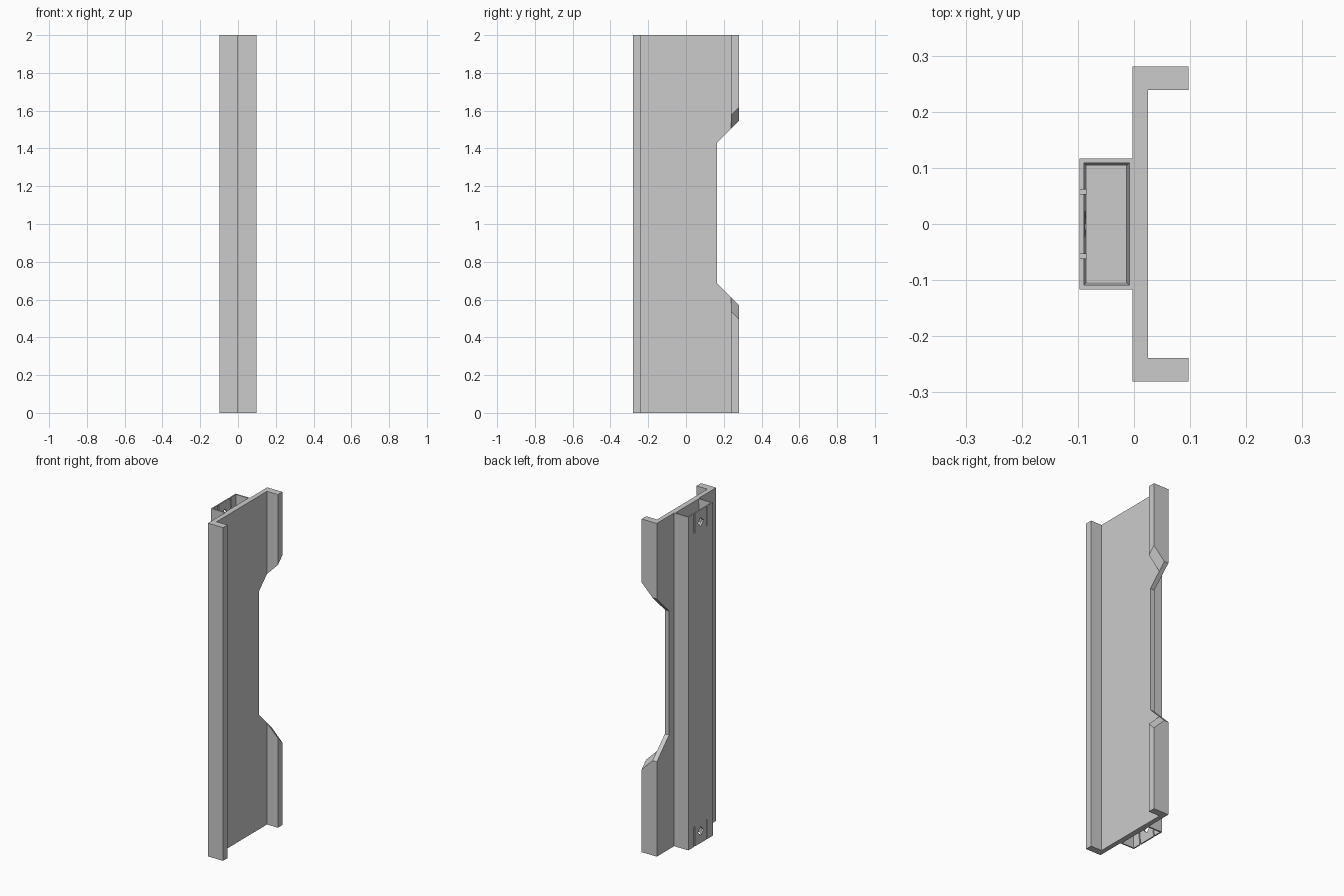
import bpy, bmesh, math
from mathutils import Matrix, Vector

default_cube = bpy.data.objects.get("Cube")
if default_cube:
    bpy.data.objects.remove(default_cube, do_unlink=True)

grey = bpy.data.materials.new("plain grey")
grey.use_nodes = True
COLOUR = (0.6, 0.6, 0.6, 1)
grey.diffuse_color = COLOUR
grey.node_tree.nodes["Principled BSDF"].inputs["Base Color"].default_value = COLOUR

HEIGHT = 2.0
HALF_DEPTH = 0.281
FLANGE_IN = 0.239
PLATE_BACK, PLATE_FRONT, FLANGE_TIP = -0.003, 0.025, 0.0975
BOX_OUT = -0.0975
NOTCH_Y, NOTCH_LOW, NOTCH_HIGH = 0.165, 0.685, 1.43


def loft(name, bottom, top):
    """Closed solid between two matching rings of points."""
    bm = bmesh.new()
    a = [bm.verts.new(p) for p in bottom]
    b = [bm.verts.new(p) for p in top]
    bm.faces.new(a[::-1])
    bm.faces.new(b)
    for i in range(len(a)):
        j = (i + 1) % len(a)
        bm.faces.new((a[i], a[j], b[j], b[i]))
    bmesh.ops.recalc_face_normals(bm, faces=bm.faces)
    mesh = bpy.data.meshes.new(name)
    bm.to_mesh(mesh)
    bm.free()
    mesh.materials.append(grey)
    obj = bpy.data.objects.new(name, mesh)
    bpy.context.collection.objects.link(obj)
    return obj


def rect(x0, x1, y0, y1, z):
    return [(x0, y0, z), (x1, y0, z), (x1, y1, z), (x0, y1, z)]


def block(name, x0, x1, y0, y1, z0, z1):
    return loft(name, rect(x0, x1, y0, y1, z0), rect(x0, x1, y0, y1, z1))


def cut(target, cutter):
    cutter.hide_render = True
    mod = target.modifiers.new("cut", "BOOLEAN")
    mod.operation = "DIFFERENCE"
    mod.solver = "EXACT"
    mod.object = cutter
    bpy.context.view_layer.objects.active = target
    bpy.ops.object.modifier_apply(modifier=mod.name)
    bpy.data.objects.remove(cutter, do_unlink=True)


# Main plate with a sloped notch in its rear edge
slope = HALF_DEPTH - NOTCH_Y
outline = [(-HALF_DEPTH, 0), (HALF_DEPTH, 0),
           (HALF_DEPTH, NOTCH_LOW - slope), (NOTCH_Y, NOTCH_LOW),
           (NOTCH_Y, NOTCH_HIGH), (HALF_DEPTH, NOTCH_HIGH + slope),
           (HALF_DEPTH, HEIGHT), (-HALF_DEPTH, HEIGHT)]
loft("main_plate", [(PLATE_BACK, y, z) for y, z in outline],
     [(PLATE_FRONT, y, z) for y, z in outline])

# Full-height front flange
block("front_flange", PLATE_FRONT, FLANGE_TIP, -HALF_DEPTH, -FLANGE_IN, 0, HEIGHT)


# Rear flanges, their inner ends sloped in both directions
def rear_flange(name, end_z, notch_z, direction):
    def ring(x):
        lift = x - PLATE_FRONT
        def sloped(y):
            return notch_z + direction * (y - NOTCH_Y + lift)
        return [(x, FLANGE_IN, end_z), (x, HALF_DEPTH, end_z),
                (x, HALF_DEPTH, sloped(HALF_DEPTH)), (x, FLANGE_IN, sloped(FLANGE_IN))]
    loft(name, ring(PLATE_FRONT), ring(FLANGE_TIP))


rear_flange("upper_rear_flange", HEIGHT, NOTCH_HIGH, 1)
rear_flange("lower_rear_flange", 0, NOTCH_LOW, -1)

# Box rail with an open socket, two slits and a diamond hole at each end
BOX_Y, WALL, FLOOR_WALL, POCKET = 0.117, 0.008, 0.013, 0.13
rail = block("box_rail", BOX_OUT, PLATE_BACK, -BOX_Y, BOX_Y, 0, HEIGHT)


def inner(wall, z):
    return rect(BOX_OUT + wall, PLATE_BACK - wall + 0.003, -BOX_Y + wall, BOX_Y - wall, z)


for end, inward in ((0, 1), (HEIGHT, -1)):
    depth = end + inward * POCKET
    out = end - inward * 0.0001
    cut(rail, loft("socket_cutter", inner(WALL, out), inner(FLOOR_WALL, depth)))
    for side in (-1, 1):
        y = side * 0.0575
        low, high = sorted((end - inward * 0.01, end + inward * 0.12))
        cut(rail, block("slit_cutter", BOX_OUT - 0.01, BOX_OUT + 0.015,
                        y - 0.004, y + 0.004, low, high))
    centre = end + inward * 0.072
    diamond = [(0.027 * math.cos(k * math.pi / 2), centre + 0.027 * math.sin(k * math.pi / 2))
               for k in range(4)]
    cut(rail, loft("diamond_cutter", [(BOX_OUT - 0.01, y, z) for y, z in diamond],
                   [(BOX_OUT + 0.03, y, z) for y, z in diamond]))
